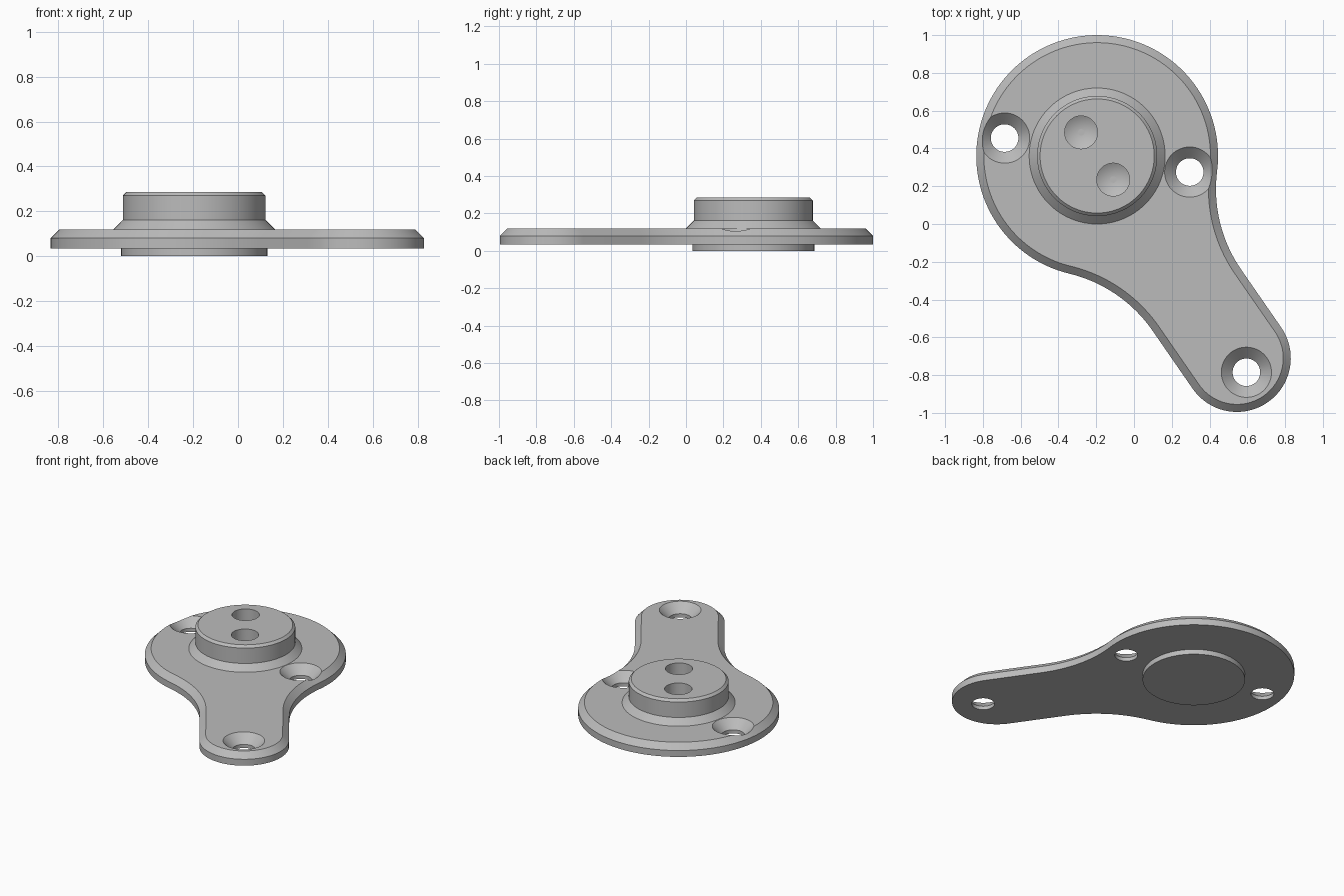
import bpy, bmesh
from math import sin, cos, pi, sqrt, atan2, radians
from mathutils import Vector, Matrix

default = bpy.data.objects.get("Cube")
if default:
    bpy.data.objects.remove(default)

metal = bpy.data.materials.new("grey metal")
metal.use_nodes = True
grey = (0.5, 0.5, 0.5, 1)
metal.diffuse_color = grey
metal.node_tree.nodes["Principled BSDF"].inputs["Base Color"].default_value = grey

HUB = Vector((-0.195, 0.36))       # centre of the round end
TIP = Vector((0.545, -0.71))       # centre of the narrow end
HUB_R, TIP_R, FILLET = 0.64, 0.285, 0.75


def make_object(name, bm):
    bmesh.ops.recalc_face_normals(bm, faces=bm.faces)
    mesh = bpy.data.meshes.new(name)
    bm.to_mesh(mesh)
    bm.free()
    mesh.materials.append(metal)
    obj = bpy.data.objects.new(name, mesh)
    bpy.context.collection.objects.link(obj)
    return obj


def lathe(name, profile, centre, steps):
    bm = bmesh.new()
    verts = [bm.verts.new((r, 0, z)) for r, z in profile]
    edges = [bm.edges.new(pair) for pair in zip(verts, verts[1:])]
    bmesh.ops.spin(bm, geom=verts + edges, cent=(0, 0, 0), axis=(0, 0, 1),
                   angle=2 * pi, steps=steps)
    bmesh.ops.remove_doubles(bm, verts=bm.verts, dist=1e-5)
    bmesh.ops.translate(bm, verts=bm.verts, vec=(*centre, 0))
    return make_object(name, bm)


def arc(cx, cy, r, start, end, n):
    return [Vector((cx + r * cos(start + (end - start) * i / n),
                    cy + r * sin(start + (end - start) * i / n)))
            for i in range(n + 1)]


def outline(inset):
    """Round hub blended into a parallel arm, drawn along +x then turned."""
    length = (TIP - HUB).length
    fy = TIP_R + FILLET
    fx = sqrt((HUB_R + FILLET) ** 2 - fy ** 2)
    a = atan2(fy, fx)
    half = arc(length, 0, TIP_R - inset, 0, pi / 2, 20)
    half += arc(fx, fy, FILLET + inset, -pi / 2, a - pi, 20)
    half += arc(0, 0, HUB_R - inset, a, pi, 44)[1:]
    pts = half + [Vector((p.x, -p.y)) for p in reversed(half[1:-1])]
    d = TIP - HUB
    turn = Matrix.Rotation(atan2(d.y, d.x), 2)
    return [turn @ p + HUB for p in pts]


def cut(target, cutters):
    for cutter in cutters:
        mod = target.modifiers.new("hole", 'BOOLEAN')
        mod.operation = 'DIFFERENCE'
        mod.solver = 'EXACT'
        mod.object = cutter
    bpy.context.view_layer.update()
    graph = bpy.context.evaluated_depsgraph_get()
    result = bpy.data.meshes.new_from_object(target.evaluated_get(graph))
    target.modifiers.clear()
    target.data = result
    for cutter in cutters:
        bpy.data.objects.remove(cutter)


# Mounting plate with chamfered upper rim
bm = bmesh.new()
rings = [[bm.verts.new((p.x, p.y, z)) for p in outline(inset)]
         for inset, z in ((0, 0.035), (0, 0.08), (0.04, 0.12))]
for low, high in zip(rings, rings[1:]):
    for i in range(len(low)):
        bm.faces.new((low[i - 1], low[i], high[i], high[i - 1]))
bm.faces.new(rings[0])
bm.faces.new(rings[-1])
plate = make_object("mounting_plate", bm)

# Countersunk screw holes
screw = [(0, -0.1), (0.073, -0.1), (0.073, 0.06), (0.153, 0.14), (0, 0.14)]
cut(plate, [lathe("screw_cutter", screw, c, 48)
            for c in ((-0.685, 0.455), (0.295, 0.275), (0.595, -0.785))])

# Central boss: lower disc, flared collar and chamfered cylinder
boss = lathe("centre_boss", [
    (0, 0), (0.326, 0), (0.326, 0.11), (0.36, 0.12), (0.318, 0.162),
    (0.318, 0.27), (0.302, 0.286), (0, 0.286)], HUB, 96)

# Blind drilled holes with conical ends
drill = [(0, 0.11), (0.087, 0.16), (0.087, 0.4), (0, 0.4)]
cut(boss, [lathe("drill_cutter", drill, c, 48)
           for c in ((-0.28, 0.485), (-0.11, 0.235))])

# Smooth curved walls while keeping machined edges crisp
for obj in (plate, boss):
    bpy.ops.object.select_all(action='DESELECT')
    obj.select_set(True)
    bpy.context.view_layer.objects.active = obj
    bpy.ops.object.shade_smooth_by_angle(angle=radians(25))
